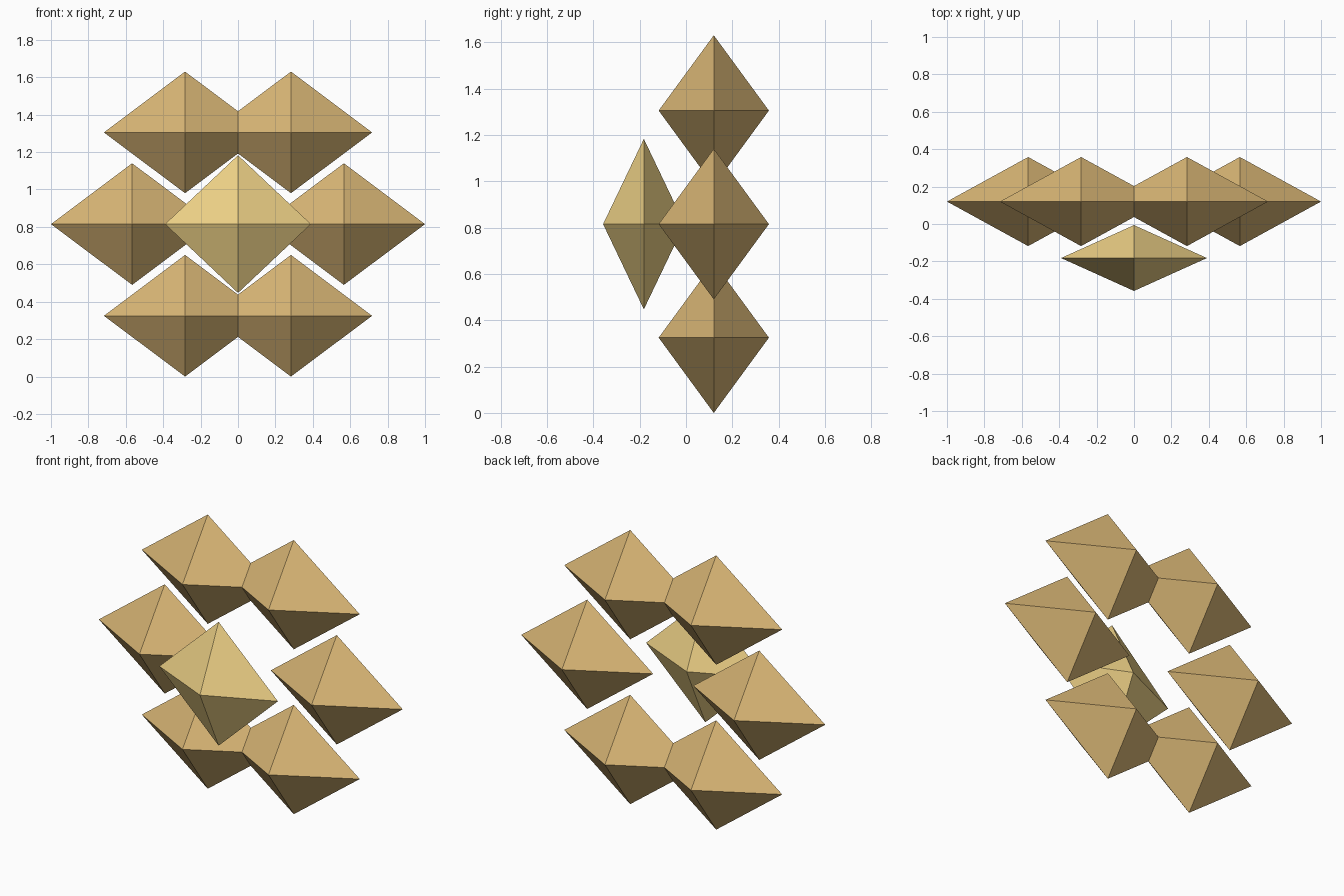
import bpy, bmesh
from math import cos, sin, radians
from mathutils import Vector

if "Cube" in bpy.data.objects:
    bpy.data.objects.remove(bpy.data.objects["Cube"])


def material(name, colour):
    m = bpy.data.materials.new(name)
    m.diffuse_color = (*colour, 1)
    m.use_nodes = True
    m.node_tree.nodes["Principled BSDF"].inputs["Base Color"].default_value = m.diffuse_color
    return m


def octahedron(name, centre, half, mat):
    # Four-sided, two-ring sphere stretched into a faceted gem
    bm = bmesh.new()
    bmesh.ops.create_uvsphere(bm, u_segments=4, v_segments=2, radius=1)
    bmesh.ops.scale(bm, vec=Vector(half), verts=bm.verts)
    bmesh.ops.recalc_face_normals(bm, faces=bm.faces)
    mesh = bpy.data.meshes.new(name)
    bm.to_mesh(mesh)
    bm.free()
    mesh.materials.append(mat)
    obj = bpy.data.objects.new(name, mesh)
    obj.location = centre
    bpy.context.collection.objects.link(obj)
    return obj


gold = material("gold", (0.68, 0.46, 0.175))
pale_gold = material("pale_gold", (0.855, 0.64, 0.24))

MID_Z = 0.815
RING = 0.566

# Ring of six petals
for i in range(6):
    a = radians(60 * i)
    octahedron(f"petal_{i + 1}",
               (RING * cos(a), 0.12, MID_Z + RING * sin(a)),
               (0.434, 0.238, 0.325), gold)

# Raised centre gem in front of the ring
octahedron("centre_gem", (0, -0.182, MID_Z), (0.39, 0.176, 0.368), pale_gold)
